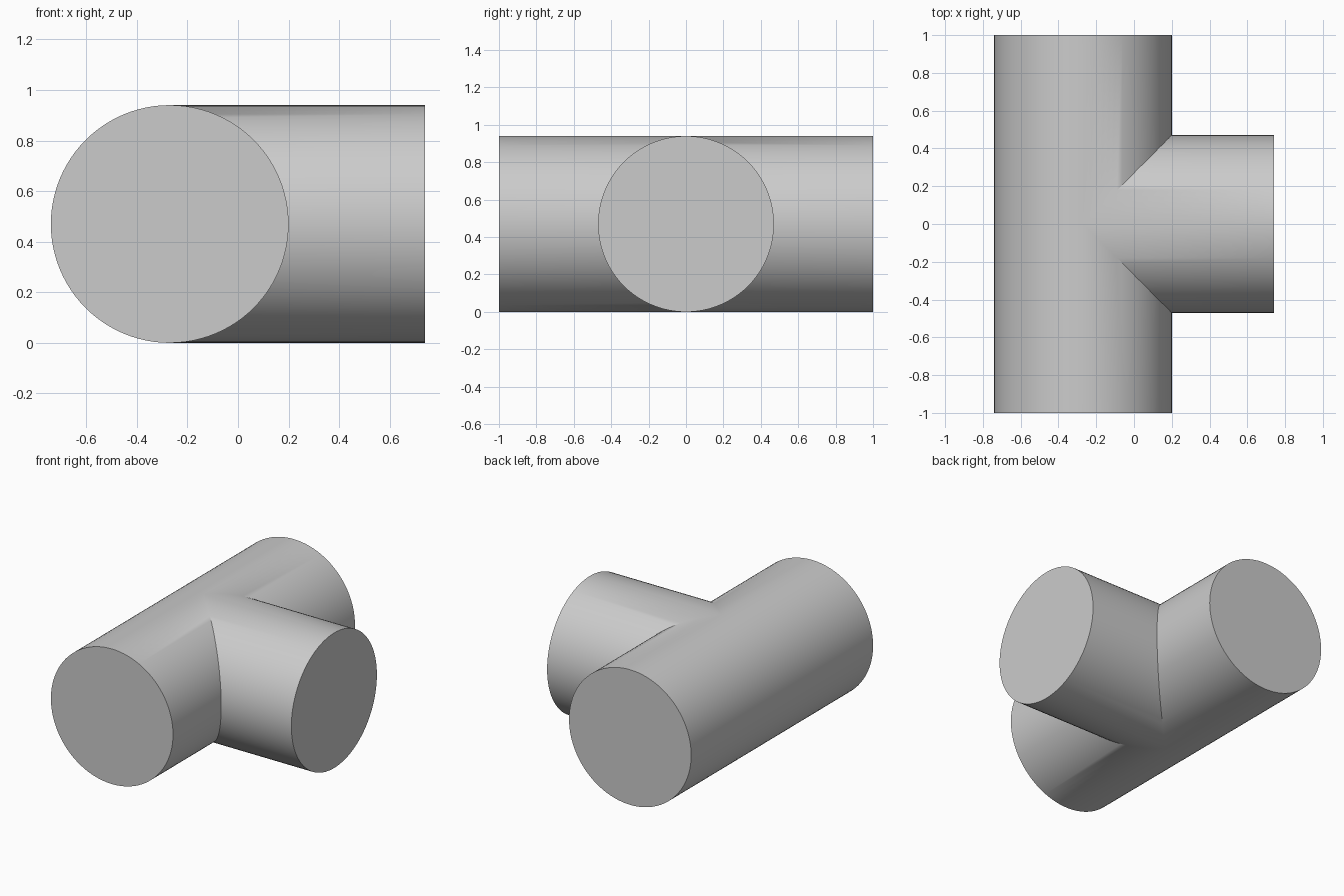
import bpy, bmesh, math

cube = bpy.data.objects.get("Cube")
if cube:
    bpy.data.objects.remove(cube)

RADIUS = 0.47
AXIS_X = -0.27      # centre line of the straight run
RUN_END = 1.0       # half length of the straight run
BRANCH_END = 0.74   # x of the branch's open end
SEGMENTS = 96

grey = bpy.data.materials.new("plain_grey")
grey.use_nodes = True
colour = (0.6, 0.6, 0.6, 1)
grey.diffuse_color = colour
grey.node_tree.nodes["Principled BSDF"].inputs["Base Color"].default_value = colour

bm = bmesh.new()


def section(i):
    """Offset across the pipe and height of point i on the round section."""
    a = math.tau * i / SEGMENTS
    return RADIUS * math.cos(a), RADIUS + RADIUS * math.sin(a)


def strip(start, end, indices):
    """Skin a run of quads between two rings given as point functions."""
    rows = [(bm.verts.new(start(i)), bm.verts.new(end(i))) for i in indices]
    for (a, b), (c, d) in zip(rows, rows[1:]):
        bm.faces.new((a, b, d, c))


quarter = SEGMENTS // 4
for side in (-1, 1):
    # Mitred seam where the branch meets the run
    def seam(i):
        d, z = section(i)
        return AXIS_X + d, side * max(0, d), z

    def run_end(i):
        d, z = section(i)
        return AXIS_X + d, side * RUN_END, z

    def branch_end(i):
        d, z = section(i)
        return BRANCH_END, side * d, z

    # Half of the straight run, then half of the branch
    strip(run_end, seam, range(SEGMENTS + 1))
    strip(seam, branch_end, range(-quarter, quarter + 1))

# Weld the seams and close the three flat ends
bmesh.ops.remove_doubles(bm, verts=bm.verts[:], dist=0.0001)
bmesh.ops.holes_fill(bm, edges=[e for e in bm.edges if e.is_boundary], sides=0)
bmesh.ops.recalc_face_normals(bm, faces=bm.faces[:])

mesh = bpy.data.meshes.new("tee_pipe")
bm.to_mesh(mesh)
bm.free()
mesh.materials.append(grey)
tee = bpy.data.objects.new("tee_pipe", mesh)
bpy.context.collection.objects.link(tee)

# Smooth barrels, sharp ends and seams
bpy.ops.object.select_all(action='DESELECT')
tee.select_set(True)
bpy.context.view_layer.objects.active = tee
bpy.ops.object.shade_smooth_by_angle(angle=math.radians(30))
